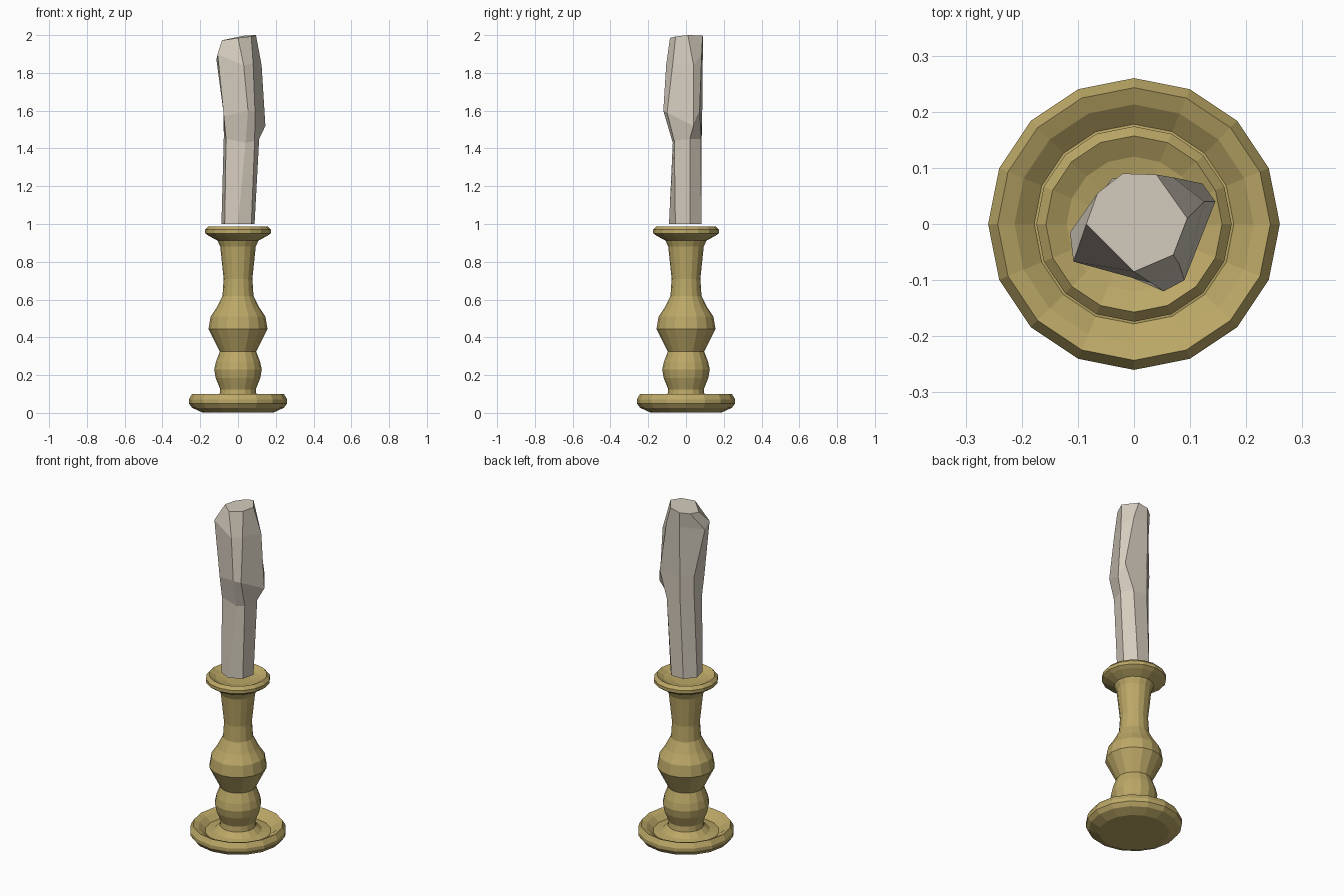
import bpy, bmesh, math


def material(name, color):
    m = bpy.data.materials.new(name)
    m.diffuse_color = (*color, 1)
    return m


def loft(name, rings, mat):
    """Skin a list of equal-sized point rings and cap both ends."""
    bm = bmesh.new()
    loops = [[bm.verts.new(p) for p in ring] for ring in rings]
    n = len(loops[0])
    for a, b in zip(loops, loops[1:]):
        for i in range(n):
            j = (i + 1) % n
            bm.faces.new((a[i], a[j], b[j], b[i]))
    bm.faces.new(loops[0][::-1])
    bm.faces.new(loops[-1])
    bmesh.ops.recalc_face_normals(bm, faces=bm.faces)
    me = bpy.data.meshes.new(name)
    bm.to_mesh(me)
    bm.free()
    me.materials.append(mat)
    ob = bpy.data.objects.new(name, me)
    bpy.context.collection.objects.link(ob)
    return ob


def circle(r, z, n, start=0.0):
    return [(r * math.cos(start + 2 * math.pi * i / n),
             r * math.sin(start + 2 * math.pi * i / n), z) for i in range(n)]


brass = material("aged brass", (0.50, 0.39, 0.135))
wax = material("pale wax", (0.66, 0.60, 0.51))

# Turned holder: dished foot, baluster stem and shallow cup (radius, height)
profile = [
    (0.19, 0.003), (0.243, 0.027), (0.26, 0.05), (0.26, 0.072), (0.243, 0.10),
    (0.213, 0.088), (0.178, 0.06), (0.13, 0.068), (0.098, 0.095),
    (0.094, 0.125), (0.118, 0.185), (0.126, 0.23), (0.117, 0.27),
    (0.096, 0.325), (0.156, 0.445), (0.145, 0.51), (0.112, 0.56),
    (0.082, 0.62), (0.076, 0.71), (0.094, 0.88), (0.108, 0.912),
    (0.155, 0.937), (0.174, 0.951), (0.174, 0.97), (0.157, 0.988),
    (0.12, 0.968), (0.07, 0.958),
]
loft("candle_holder", [circle(r, z, 16) for r, z in profile], brass)

# Candle: seven-sided shaft swelling into melted wax drips, then a slanted top
candle_rings = [
    circle(0.09, 1.0, 7, -math.pi / 2),
    [(0.04, -0.07, 1.43), (0.088, -0.062, 1.44), (0.112, 0.02, 1.45),
     (0.07, 0.08, 1.45), (-0.02, 0.083, 1.45), (-0.075, 0.03, 1.47),
     (-0.063, -0.06, 1.45)],
    [(0.053, -0.12, 1.60), (0.09, -0.10, 1.59), (0.145, 0.04, 1.52),
     (0.122, 0.072, 1.60), (-0.02, 0.086, 1.60), (-0.078, 0.035, 1.60),
     (-0.075, -0.065, 1.57)],
    [(0.03, -0.105, 1.84), (0.08, -0.07, 1.85), (0.125, 0.04, 1.84),
     (0.07, 0.083, 1.90), (-0.02, 0.089, 1.90), (-0.114, -0.015, 1.87),
     (-0.108, -0.067, 1.90)],
    [(0.0, -0.085, 1.985), (0.07, -0.055, 1.993), (0.095, 0.01, 2.0),
     (0.04, 0.088, 1.998), (-0.02, 0.09, 1.985), (-0.065, 0.055, 1.977),
     (-0.085, 0.0, 1.972)],
]
loft("candle", candle_rings, wax)
